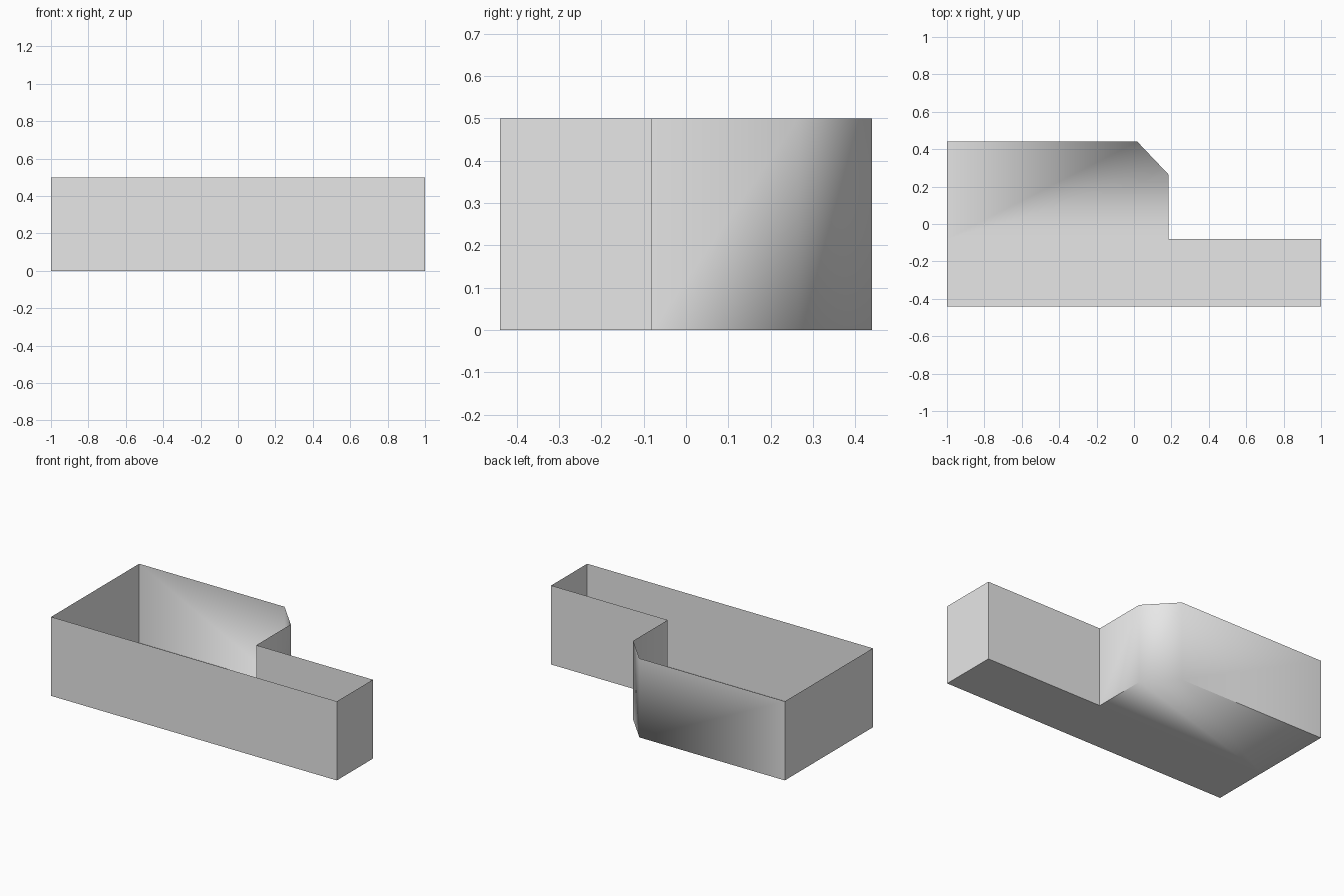
import bpy
import bmesh

cube = bpy.data.objects.get("Cube")
if cube:
    bpy.data.objects.remove(cube, do_unlink=True)

HEIGHT = 0.5

# Plain grey material
grey = bpy.data.materials.new("light_grey")
grey.use_nodes = True
grey.diffuse_color = (0.8, 0.8, 0.8, 1)
grey.node_tree.nodes["Principled BSDF"].inputs["Base Color"].default_value = (0.8, 0.8, 0.8, 1)

# Outline of the open tray, counter-clockwise from the front corner
outline = [
    (-1, -0.44), (1, -0.44), (1, -0.08), (0.184, -0.08),
    (0.184, 0.265), (0.018, 0.44), (-1, 0.44), (-1, -0.08),
]
INNER, CORNER_B, CORNER_A, BACK, SIDE = 3, 4, 5, 6, 7

bm = bmesh.new()
low = [bm.verts.new((x, y, 0)) for x, y in outline]
high = [bm.verts.new((x, y, HEIGHT)) for x, y in outline]

# Thin outer walls
count = len(outline)
for i in range(count):
    j = (i + 1) % count
    bm.faces.new((low[i], low[j], high[j], high[i]))

# Floor: front strip, then a fan under the deep half
bm.faces.new([low[i] for i in (0, SIDE, INNER, 2, 1)])
for i in range(INNER, BACK):
    bm.faces.new((low[SIDE], low[i + 1], low[i]))

# Separate the panels at every crisp edge; only the cut corner stays joined
soft_edges = [
    {low[CORNER_A], low[CORNER_B]},
    {low[CORNER_A], high[CORNER_A]},
    {low[CORNER_B], high[CORNER_B]},
]
crisp = [
    edge for edge in bm.edges
    if len(edge.link_faces) == 2
    and set(edge.verts) not in soft_edges
    and edge.link_faces[0].normal.length >= 0
]
for face in bm.faces:
    face.normal_update()
    face.smooth = True
crisp = [edge for edge in crisp if edge.calc_face_angle() > 0.01]
bmesh.ops.split_edges(bm, edges=crisp)

mesh = bpy.data.meshes.new("open_tray")
bm.to_mesh(mesh)
bm.free()
mesh.materials.append(grey)
tray = bpy.data.objects.new("open_tray", mesh)
bpy.context.collection.objects.link(tray)
